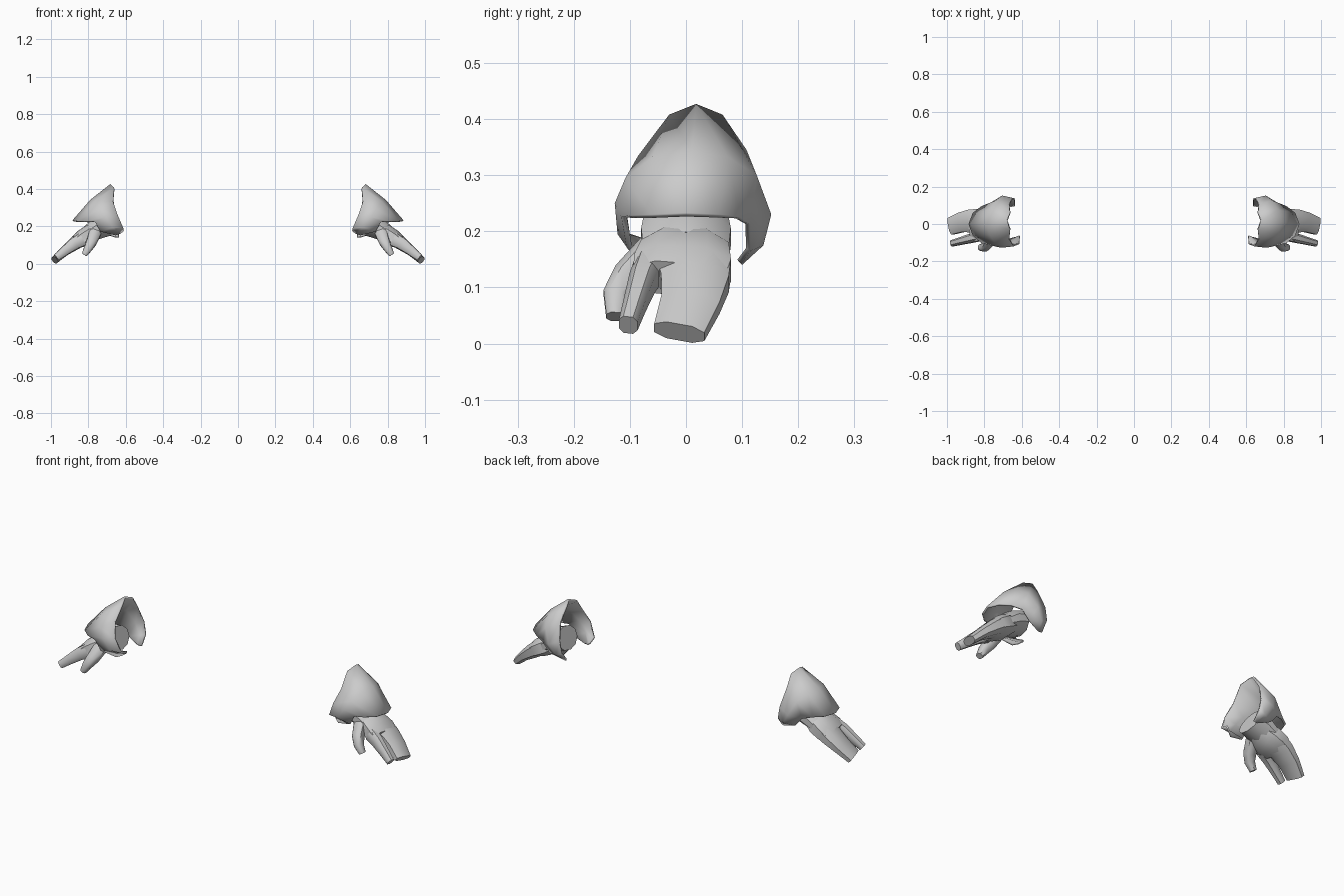
import bpy, bmesh, math
from mathutils import Vector

if "Cube" in bpy.data.objects:
    bpy.data.objects.remove(bpy.data.objects["Cube"])


def finish(name, bm, angle=45, thickness=0):
    """Turn a bmesh into a smooth shaded object mirrored to the other hand."""
    bmesh.ops.recalc_face_normals(bm, faces=bm.faces)
    me = bpy.data.meshes.new(name)
    bm.to_mesh(me)
    bm.free()
    ob = bpy.data.objects.new(name, me)
    bpy.context.collection.objects.link(ob)
    bpy.ops.object.select_all(action='DESELECT')
    ob.select_set(True)
    bpy.context.view_layer.objects.active = ob
    bpy.ops.object.shade_smooth_by_angle(angle=math.radians(angle))
    if thickness:
        sol = ob.modifiers.new("shell", 'SOLIDIFY')
        sol.thickness = thickness
        sol.offset = -1
    mir = ob.modifiers.new("other_hand", 'MIRROR')
    mir.use_mirror_merge = False
    return ob


def loft(name, sections, sides=8, power=0.75):
    """Skin rounded sections (x, y, z, half width, half thickness) along a limb."""
    bm = bmesh.new()
    centres = [Vector(s[:3]) for s in sections]
    rings = []
    for i, s in enumerate(sections):
        d = (centres[min(i + 1, len(centres) - 1)] - centres[max(i - 1, 0)]).normalized()
        up = d.cross(Vector((0, -1, 0))).normalized()
        if up.z < 0:
            up = -up
        across = d.cross(up).normalized()
        ring = []
        for k in range(sides):
            a = 2 * math.pi * (k + 0.5) / sides
            c, sn = math.cos(a), math.sin(a)
            u = math.copysign(abs(c) ** power, c) * s[3]
            v = math.copysign(abs(sn) ** power, sn) * s[4]
            ring.append(bm.verts.new(centres[i] + across * u + up * v))
        rings.append(ring)
    for a, b in zip(rings, rings[1:]):
        for k in range(sides):
            n = (k + 1) % sides
            bm.faces.new((a[k], a[n], b[n], b[k]))
    bm.faces.new(rings[0])
    bm.faces.new(rings[-1])
    return finish(name, bm)


# Flared cuff: an open shell between three rims, from front flap over the peak to back flap
rear = [(.61, -.066, .175), (.613, -.108, .19), (.645, -.12, .265), (.668, -.085, .335),
        (.665, -.03, .408), (.682, .018, .427), (.665, .065, .408), (.668, .108, .345),
        (.65, .14, .255), (.638, .138, .19), (.636, .1, .142)]
middle = [(.63, -.075, .16), (.67, -.122, .195), (.71, -.127, .25), (.74, -.108, .295),
          (.77, -.06, .332), (.79, .01, .342), (.77, .075, .332), (.74, .126, .3),
          (.705, .152, .23), (.67, .138, .175), (.645, .1, .14)]
front = [(.655, -.092, .152), (.735, -.106, .172), (.765, -.115, .225), (.815, -.102, .228),
         (.862, -.062, .23), (.885, 0, .233), (.862, .06, .23), (.815, .096, .226),
         (.765, .115, .212), (.725, .115, .165), (.66, .098, .142)]
bm = bmesh.new()
rows = [[bm.verts.new(p) for p in rim] for rim in (rear, middle, front)]
for a, b in zip(rows, rows[1:]):
    for k in range(len(a) - 1):
        bm.faces.new((a[k], a[k + 1], b[k + 1], b[k]))
bm.normal_update()
if sum(f.normal.x + f.normal.z for f in bm.faces) < 0:
    bmesh.ops.reverse_faces(bm, faces=bm.faces)
finish("cuff", bm, 60, 0.01)

# Wrist plug inside the cuff
loft("wrist", [(.70, 0, .208, .08, .06), (.75, 0, .19, .084, .058),
               (.80, 0, .16, .08, .045)], 10, 1)

# Palm continuing into the broad joined fingers
loft("palm", [(.75, 0, .18, .06, .042), (.79, -.002, .16, .083, .053),
              (.835, -.006, .135, .092, .048), (.868, -.012, .115, .088, .036)])
loft("joined_fingers", [(.84, .014, .132, .07, .042), (.875, .016, .108, .064, .038),
                        (.925, .008, .07, .056, .028), (.98, -.012, .02, .049, .021)])

# Separate finger
loft("single_finger", [(.83, -.066, .132, .028, .038), (.875, -.078, .108, .025, .033),
                       (.925, -.091, .07, .021, .026), (.972, -.103, .033, .018, .02)])

# Thumb
loft("thumb", [(.765, -.06, .165, .03, .034), (.782, -.103, .118, .03, .03),
               (.8, -.125, .085, .024, .024), (.822, -.126, .048, .017, .016)])
